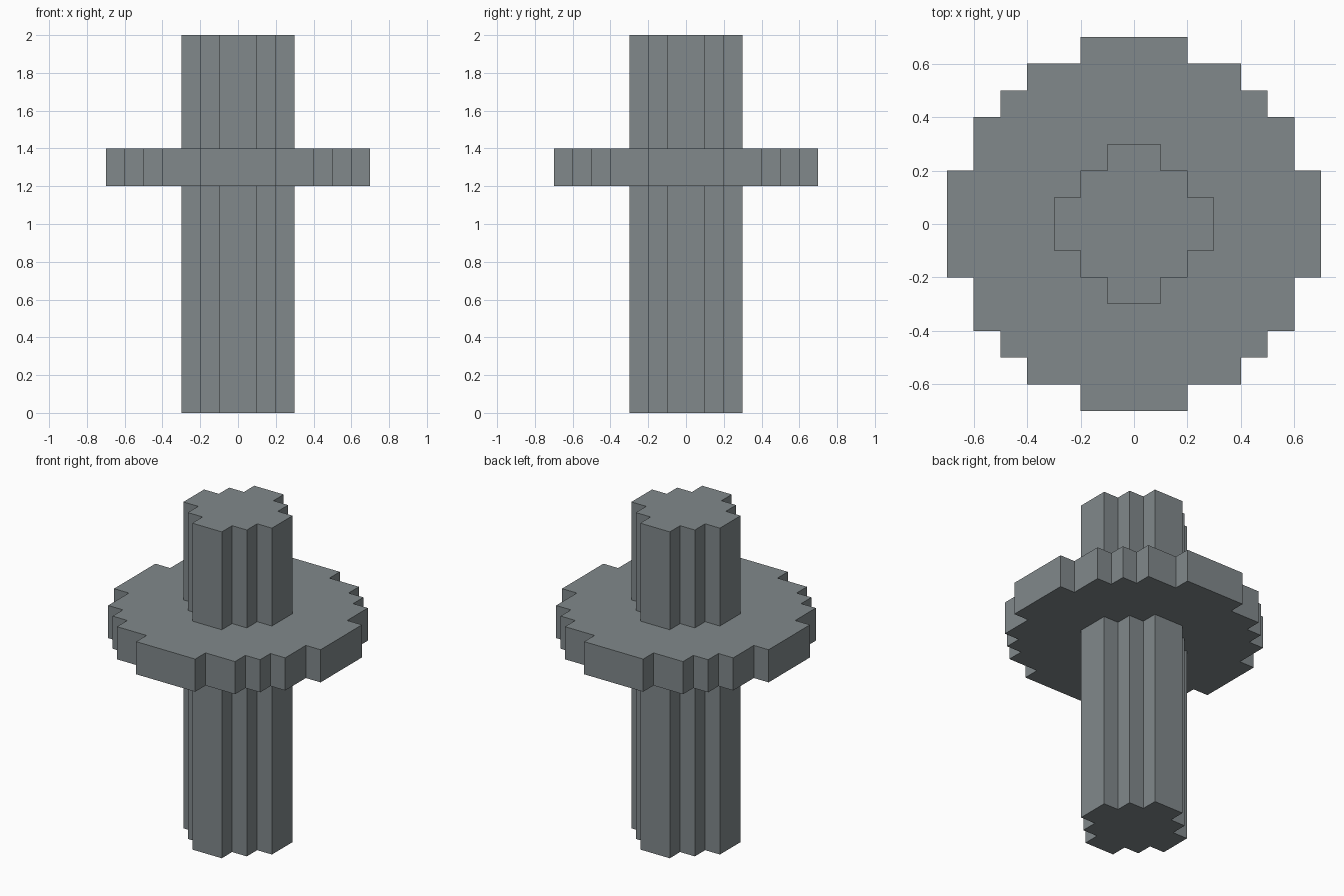
import bpy
import bmesh

cube = bpy.data.objects.get("Cube")
if cube:
    bpy.data.objects.remove(cube, do_unlink=True)

# Single grey metal colour
metal = bpy.data.materials.new("steel_grey")
metal.use_nodes = True
colour = (0.22, 0.25, 0.26, 1.0)
metal.diffuse_color = colour
metal.node_tree.nodes["Principled BSDF"].inputs["Base Color"].default_value = colour


def stepped_prism(name, quadrant, bottom, top):
    """Turn a quarter outline four times about z and extrude it upward."""
    outline = []
    for _ in range(4):
        outline += quadrant
        quadrant = [(-y, x) for x, y in quadrant]
    bm = bmesh.new()
    base = bm.faces.new([bm.verts.new((x, y, bottom)) for x, y in outline])
    result = bmesh.ops.extrude_face_region(bm, geom=[base], use_keep_orig=True)
    raised = [g for g in result["geom"] if isinstance(g, bmesh.types.BMVert)]
    bmesh.ops.translate(bm, verts=raised, vec=(0, 0, top - bottom))
    bmesh.ops.recalc_face_normals(bm, faces=bm.faces)
    mesh = bpy.data.meshes.new(name)
    bm.to_mesh(mesh)
    bm.free()
    mesh.materials.append(metal)
    obj = bpy.data.objects.new(name, mesh)
    bpy.context.scene.collection.objects.link(obj)
    return obj


# Shaft running the full height
stepped_prism("shaft", [(0.3, 0.1), (0.2, 0.1), (0.2, 0.2), (0.1, 0.2), (0.1, 0.3)], 0, 2)

# Wide flange around the upper part of the shaft
stepped_prism("flange", [(0.7, 0.2), (0.6, 0.2), (0.6, 0.4), (0.5, 0.4), (0.5, 0.5),
                         (0.4, 0.5), (0.4, 0.6), (0.2, 0.6), (0.2, 0.7)], 1.2, 1.4)
